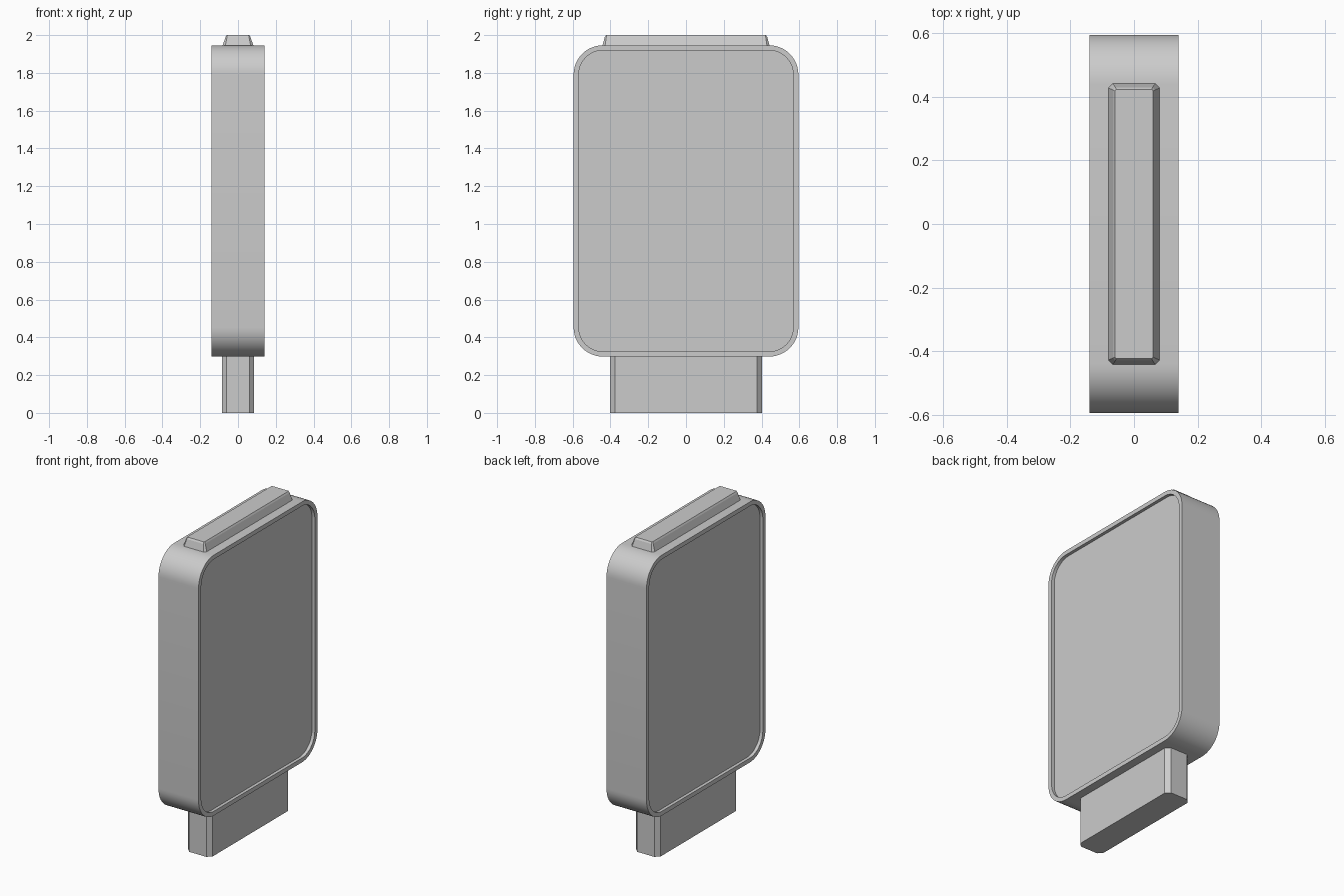
import bpy, bmesh, math

if "Cube" in bpy.data.objects:
    bpy.data.objects.remove(bpy.data.objects["Cube"])


def rounded_rect(hw, hh, r, seg):
    """Counter-clockwise outline; seg=1 gives chamfered corners."""
    pts = []
    for k, (sx, sy) in enumerate([(1, 1), (-1, 1), (-1, -1), (1, -1)]):
        for i in range(seg + 1):
            a = (k + i / seg) * math.pi / 2
            pts.append((sx * (hw - r) + r * math.cos(a),
                        sy * (hh - r) + r * math.sin(a)))
    return pts


def loft(name, rings, smooth=False):
    """Skin a list of equal-length rings and cap both ends."""
    bm = bmesh.new()
    loops = [[bm.verts.new(p) for p in ring] for ring in rings]
    n = len(loops[0])
    for a, b in zip(loops, loops[1:]):
        for i in range(n):
            j = (i + 1) % n
            bm.faces.new((a[i], a[j], b[j], b[i]))
    bm.faces.new(loops[0][::-1])
    bm.faces.new(loops[-1])
    bmesh.ops.recalc_face_normals(bm, faces=bm.faces)
    mesh = bpy.data.meshes.new(name)
    bm.to_mesh(mesh)
    bm.free()
    obj = bpy.data.objects.new(name, mesh)
    bpy.context.collection.objects.link(obj)
    if smooth:
        bpy.ops.object.select_all(action='DESELECT')
        obj.select_set(True)
        bpy.context.view_layer.objects.active = obj
        bpy.ops.object.shade_smooth_by_angle(angle=math.radians(30))
    return obj


def flat_ring(z, hx, hy, r):
    return [(x, y, z) for x, y in rounded_rect(hx, hy, r, 1)]


def side_ring(x, inset):
    outline = rounded_rect(0.595 - inset, 0.824 - inset, 0.155 - inset, 12)
    return [(x, y, z + 1.122) for y, z in outline]


# Main slab with a thin raised rim around the recessed panel on each side
RIM, DEPTH, HALF = 0.027, 0.02, 0.14
loft("body", [
    side_ring(-HALF + DEPTH, RIM), side_ring(-HALF, RIM), side_ring(-HALF, 0),
    side_ring(HALF, 0), side_ring(HALF, RIM), side_ring(HALF - DEPTH, RIM),
], smooth=True)

# Connector below, with chamfered vertical edges
loft("connector", [flat_ring(0, 0.086, 0.402, 0.026),
                   flat_ring(0.31, 0.086, 0.402, 0.026)])

# Tapered ridge on top
loft("top_ridge", [flat_ring(1.935, 0.081, 0.442, 0.014),
                   flat_ring(1.946, 0.081, 0.442, 0.014),
                   flat_ring(1.99, 0.066, 0.430, 0.008),
                   flat_ring(2.0, 0.060, 0.423, 0.004)])
